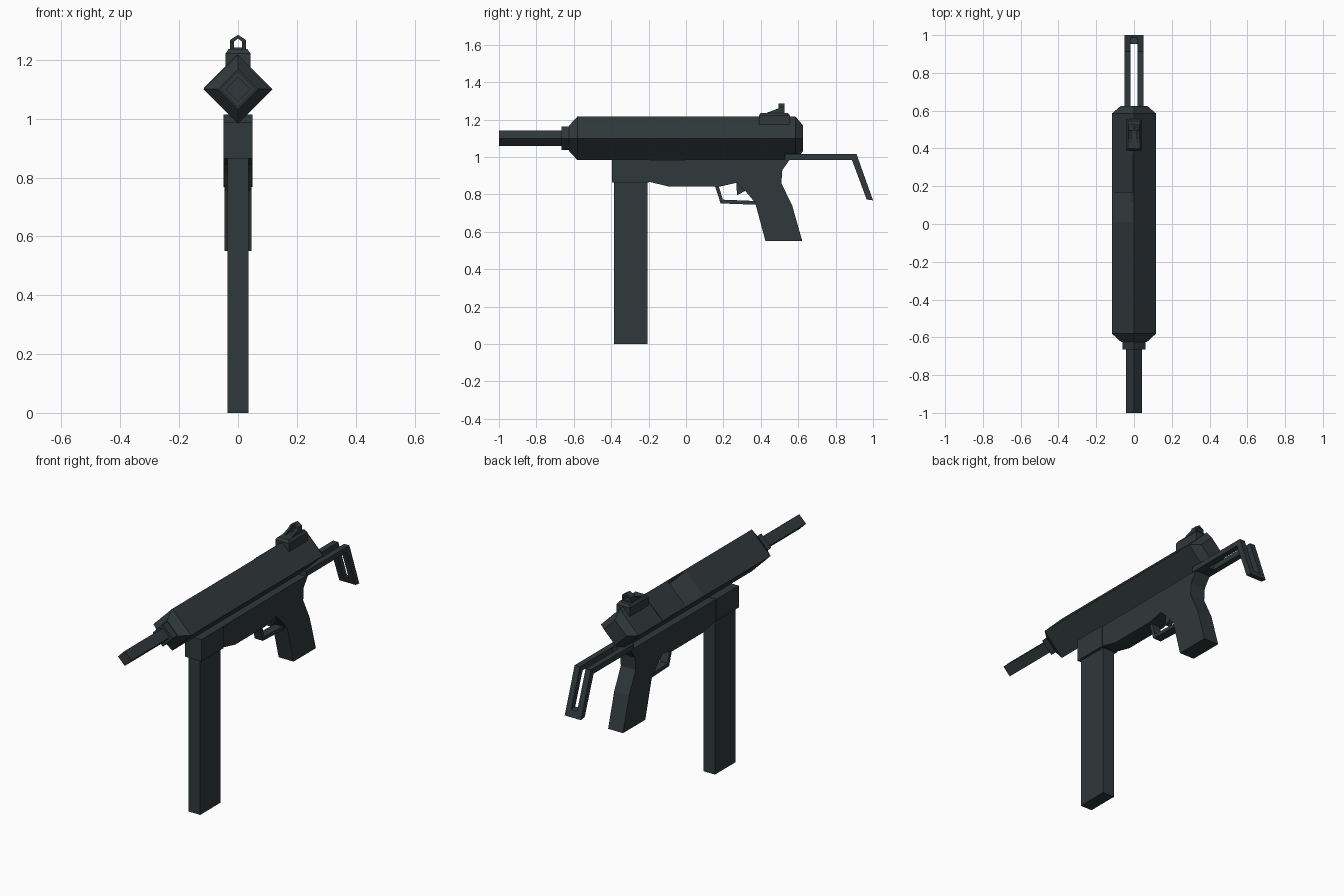
import bpy, bmesh
from mathutils import Vector

if "Cube" in bpy.data.objects:
    bpy.data.objects.remove(bpy.data.objects["Cube"])

mat = bpy.data.materials.new("dark_steel")
mat.diffuse_color = (0.03, 0.04, 0.043, 1)
mat.use_nodes = True
mat.node_tree.nodes["Principled BSDF"].inputs["Base Color"].default_value = mat.diffuse_color
S = 0.5 ** 0.5
AXIS_Z = 1.1


def finish(name, bm):
    bmesh.ops.recalc_face_normals(bm, faces=bm.faces)
    me = bpy.data.meshes.new(name)
    bm.to_mesh(me)
    bm.free()
    me.materials.append(mat)
    ob = bpy.data.objects.new(name, me)
    bpy.context.collection.objects.link(ob)
    return ob


def loft(name, rings, closed=False):
    """Skin a list of equal-length point rings, capped or joined end to end."""
    bm = bmesh.new()
    vs = [[bm.verts.new(p) for p in r] for r in rings]
    n = len(vs[0])
    for a, b in zip(vs, vs[1:] + (vs[:1] if closed else [])):
        for i in range(n):
            bm.faces.new((a[i], a[(i + 1) % n], b[(i + 1) % n], b[i]))
    if not closed:
        bm.faces.new(vs[0])
        bm.faces.new(vs[-1])
    return finish(name, bm)


def side_profile(name, pts, x0, x1, mirror=False):
    """Extrude a (y, z) outline from x0 to x1."""
    ob = loft(name, [[(x, y, z) for y, z in pts] for x in (x0, x1)])
    if mirror:
        ob.modifiers.new("mirror", "MIRROR")
    return ob


def diamond(name, sections):
    """Four-sided tube along y from (y, radius) sections."""
    return loft(name, [[(r, y, AXIS_Z), (0, y, AXIS_Z + r), (-r, y, AXIS_Z), (0, y, AXIS_Z - r)]
                       for y, r in sections])


def rect(y0, y1, z0, z1):
    return [(y0, z0), (y1, z0), (y1, z1), (y0, z1)]


def on_left_face(t, y, d):
    """Point on the upper left receiver face: t = 0 side edge to 1 ridge, d = outward."""
    R = 0.117
    return Vector((-R + R * t - d * S, y, AXIS_Z + R * t + d * S))


def hull(name, pts):
    bm = bmesh.new()
    for p in pts:
        bm.verts.new(p)
    bmesh.ops.convex_hull(bm, input=bm.verts)
    return finish(name, bm)


# Receiver, collar and barrel
receiver = diamond("receiver", [(-0.625, 0.068), (-0.58, 0.117), (0.585, 0.117), (0.625, 0.07)])
diamond("barrel_collar", [(-0.665, 0.062), (-0.60, 0.062)])
diamond("barrel", [(-1.0, 0.042), (-0.64, 0.042)])

# Sloped ejection recess and its cover
cutter = hull("port_cutter",
              [on_left_face(t, y, 0.002) for t in (0.03, 0.97) for y in (0.003, 0.167)]
              + [on_left_face(t, y, -0.035) for t in (0.6, 0.9) for y in (0.12, 0.166)])
cutter.hide_render = True
cutter.hide_viewport = True
cut = receiver.modifiers.new("port", "BOOLEAN")
cut.operation = "DIFFERENCE"
cut.object = cutter
hull("port_cover", [on_left_face(t, y, d) for t in (0.02, 0.98)
                    for y in (0.168, 0.375) for d in (-0.003, 0.003)])

# Lower frame with grip, magazine well and magazine
side_profile("frame_and_grip", [
    (-0.2, 0.985), (-0.2, 0.868), (-0.09, 0.842), (0.18, 0.842), (0.27, 0.862), (0.32, 0.815),
    (0.37, 0.755), (0.425, 0.55), (0.622, 0.55), (0.568, 0.74), (0.51, 0.86), (0.515, 0.93),
    (0.555, 0.987)], -0.046, 0.046)
side_profile("magazine_well", rect(-0.395, -0.198, 0.865, 0.987), -0.05, 0.05)
side_profile("magazine", rect(-0.385, -0.205, 0, 0.9), -0.036, 0.036)

# Trigger and guard
side_profile("trigger", [(0.27, 0.87), (0.272, 0.795), (0.315, 0.818), (0.34, 0.85)], -0.015, 0.015)
side_profile("trigger_guard", [
    (0.155, 0.845), (0.185, 0.752), (0.375, 0.745), (0.372, 0.765), (0.197, 0.772), (0.175, 0.845)],
    -0.025, 0.025)

# Wire-style shoulder stock: paired bars with cross pieces
side_profile("stock_bars", [
    (0.53, 0.985), (0.887, 0.985), (0.966, 0.773), (1.0, 0.768), (0.912, 1.015), (0.53, 1.015)],
    0.018, 0.05, mirror=True)
side_profile("stock_end_bar", [(0.953, 0.808), (0.966, 0.773), (1.0, 0.768), (0.987, 0.804)], -0.02, 0.02)
side_profile("stock_front_bar", rect(0.53, 0.62, 0.986, 1.014), -0.02, 0.02)

# Rear sight: base, sloped ears and peaked aperture
loft("sight_base", [[(-w, y0, z), (w, y0, z), (w, y1, z), (-w, y1, z)] for w, y0, y1, z in
                    ((0.042, 0.39, 0.555, 1.172), (0.042, 0.39, 0.555, 1.222), (0.032, 0.4, 0.545, 1.236))])
side_profile("sight_ears", [(0.4, 1.225), (0.5, 1.225), (0.5, 1.262)], 0.014, 0.028, mirror=True)


def peak(y, w, z0, z1, top):
    return [(-w, y, z0), (-w, y, z1), (0, y, top), (w, y, z1), (w, y, z0)]


outer, inner = (0.028, 1.228, 1.267, 1.285), (0.016, 1.242, 1.26, 1.272)
loft("sight_aperture", [peak(0.495, *outer), peak(0.527, *outer),
                        peak(0.527, *inner), peak(0.495, *inner)], closed=True)
